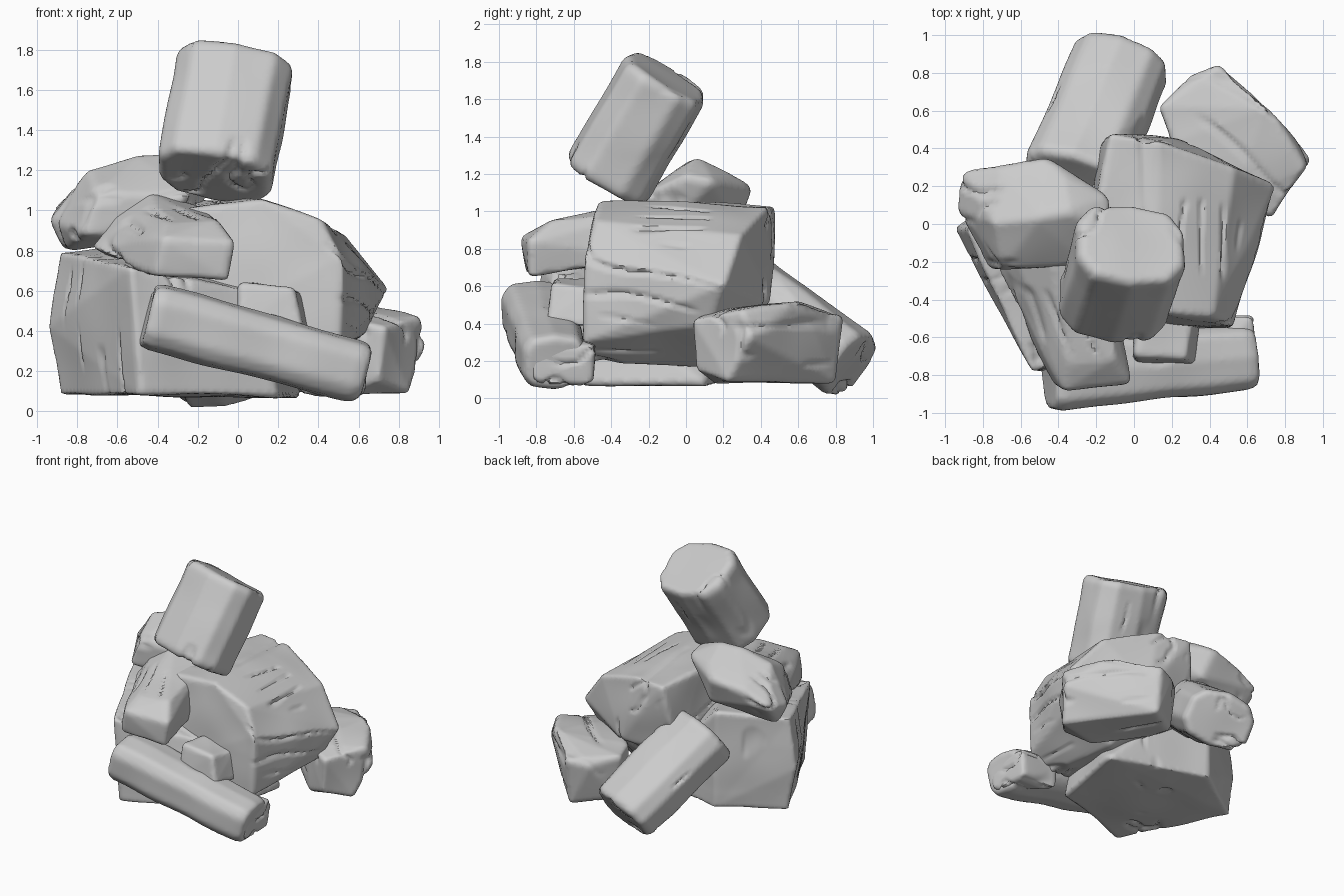
import bpy, bmesh, math
from mathutils import Vector, noise

cube = bpy.data.objects.get("Cube")
if cube:
    bpy.data.objects.remove(cube, do_unlink=True)

stone_grey = bpy.data.materials.new("stone_grey")
stone_grey.use_nodes = True
GREY = (0.6, 0.6, 0.6, 1)
stone_grey.diffuse_color = GREY
bsdf = stone_grey.node_tree.nodes["Principled BSDF"]
bsdf.inputs["Base Color"].default_value = GREY
bsdf.inputs["Roughness"].default_value = 0.8


def weather(mesh, grain, seed):
    """Push the surface in and out: broad dents, plus cracks along the grain."""
    offset = Vector((seed, seed * 2, seed * 3)) * 1.37
    moves = []
    for v in mesh.vertices:
        stretched = v.co - grain * v.co.dot(grain) * 0.85
        dent = noise.noise(v.co * 3 + offset) * 0.016
        groove = abs(noise.noise(stretched * 6 + offset))
        mask = noise.noise(v.co * 2.5 - offset)
        fade = min(1, max(0, (mask - 0.1) * 5))
        crack = 0.02 * fade * max(0, 1 - groove / 0.13)
        moves.append(v.co + v.normal * (dent - crack))
    for v, co in zip(mesh.vertices, moves):
        v.co = co


def stone(name, points, grain, seed, bevel=0.02):
    """Convex stone around the points, chamfered, remeshed and weathered."""
    bm = bmesh.new()
    for p in points:
        bm.verts.new(p)
    hull = bmesh.ops.convex_hull(bm, input=bm.verts)
    loose = [g for g in hull["geom_interior"] if isinstance(g, bmesh.types.BMVert)]
    bmesh.ops.delete(bm, geom=loose, context="VERTS")
    bmesh.ops.dissolve_limit(bm, angle_limit=math.radians(4), verts=bm.verts, edges=bm.edges)
    mesh = bpy.data.meshes.new(name)
    bm.to_mesh(mesh)
    bm.free()
    obj = bpy.data.objects.new(name, mesh)
    bpy.context.collection.objects.link(obj)
    chamfer = obj.modifiers.new("chamfer", "BEVEL")
    chamfer.width = bevel
    chamfer.segments = 2
    remesh = obj.modifiers.new("remesh", "REMESH")
    remesh.mode = "VOXEL"
    remesh.voxel_size = 0.018
    evaluated = obj.evaluated_get(bpy.context.evaluated_depsgraph_get())
    dense = bpy.data.meshes.new_from_object(evaluated)
    obj.modifiers.clear()
    obj.data = dense
    weather(dense, Vector(grain).normalized(), seed)
    dense.materials.clear()
    dense.materials.append(stone_grey)
    bpy.ops.object.select_all(action="DESELECT")
    obj.select_set(True)
    bpy.context.view_layer.objects.active = obj
    bpy.ops.object.shade_smooth_by_angle(angle=math.radians(50))


def log(name, start, end, width, height, seed, side=(1, 0, 0), taper=1.0, square=0.6):
    """Log-shaped stone from start to end with a squarish ten-sided section."""
    a, b = Vector(start), Vector(end)
    axis = (b - a).normalized()
    across = Vector(side)
    across = (across - axis * across.dot(axis)).normalized()
    up = axis.cross(across)
    points = []
    for t, inset in ((0, 0.92), (0.05, 1), (0.95, 1), (1, 0.92)):
        size = inset * (1 + (taper - 1) * t) / 2
        for i in range(10):
            ang = math.tau * (i + 0.5) / 10
            c, s = math.cos(ang), math.sin(ang)
            u = math.copysign(abs(c) ** square, c) * width * size
            w = math.copysign(abs(s) ** square, s) * height * size
            points.append(a.lerp(b, t) + across * u + up * w)
    stone(name, points, axis, seed)


# Head: thick tilted block
log("head", (-0.12, -0.43, 1.16), (-0.01, -0.1, 1.72), 0.6, 0.5, 1, square=0.7)

# Torso: large faceted boulder, its top sloping to the left side
stone("torso", [
    (-0.3, -0.42, 1.0), (0.12, -0.47, 1.06), (0.14, 0.44, 1.03), (-0.13, 0.48, 1.03),
    (-0.2, 0.1, 1.05), (0.42, -0.49, 0.95), (0.54, 0.3, 0.88), (0.75, 0.21, 0.61),
    (0.53, -0.55, 0.76), (0.51, -0.55, 0.3), (0.64, 0.14, 0.4), (0.25, 0.45, 0.5),
    (0.3, 0.1, 0.16), (0.36, -0.53, 0.2), (-0.2, 0.4, 0.5), (-0.35, -0.5, 0.3)],
    (0, 1, -0.2), 2)

# Hip: heavy base block on the right side
stone("hip", [
    (-0.89, 0, 0.08), (-0.49, -0.78, 0.08), (0.2, -0.54, 0.07), (0.32, 0.1, 0.07),
    (-0.45, 0.3, 0.1), (-0.95, -0.02, 0.42), (-0.9, -0.02, 0.8), (-0.54, -0.79, 0.72),
    (-0.36, -0.73, 0.63), (0.1, -0.5, 0.6), (-0.45, 0.28, 0.85)], (0, 0, 1), 3)

# Legs: one across the front, one at the left side, one propping the back
log("front_leg", (-0.46, -0.8, 0.48), (0.63, -0.7, 0.19), 0.4, 0.35, 4,
    side=(0, 1, 0), taper=0.88)
stone("knee_lump", [
    (0.0, -0.7, 0.64), (0.28, -0.72, 0.62), (0.32, -0.5, 0.6), (0.05, -0.45, 0.64),
    (0.0, -0.75, 0.4), (0.33, -0.75, 0.4), (0.36, -0.48, 0.38), (0, -0.45, 0.4)], (1, 0, 0), 5)
stone("foot_lump", [
    (0.3, -0.48, 0.3), (0.64, -0.48, 0.28), (0.65, -0.84, 0.3), (0.3, -0.82, 0.42),
    (0.3, -0.5, 0.07), (0.61, -0.5, 0.07), (0.63, -0.82, 0.08)], (1, 0, 0), 6)
stone("left_leg", [
    (0.73, 0.03, 0.42), (0.91, 0.3, 0.47), (0.94, 0.34, 0.32), (0.86, 0.22, 0.09),
    (0.7, 0.05, 0.15), (0.72, 0.62, 0.53), (0.45, 0.84, 0.44), (0.45, 0.8, 0.08),
    (0.3, 0.78, 0.4), (0.13, 0.62, 0.47), (0.17, 0.6, 0.12), (0.2, 0.43, 0.48),
    (0.52, 0.12, 0.47), (0.52, 0.15, 0.08), (0.2, 0.43, 0.12)],
    (-1, 1, 0), 7)
log("back_leg", (-0.06, 0.885, 0.165), (-0.33, 0.24, 0.65), 0.54, 0.41, 8, square=0.75)

# Arm: upper part lying across the shoulder, forearm reaching forward
stone("upper_arm", [
    (-0.91, 0.28, 1.0), (-0.94, 0.08, 0.95), (-0.77, -0.24, 0.88), (-0.86, 0.1, 0.8),
    (-0.72, 0.3, 1.1), (-0.75, 0.0, 1.21), (-0.46, 0.35, 1.13), (-0.5, 0.03, 1.28),
    (-0.35, 0.06, 1.28), (-0.37, 0.24, 1.19), (-0.13, 0.14, 1.16), (-0.13, 0.0, 1.19),
    (-0.25, -0.22, 1.08), (-0.7, -0.24, 1.08), (-0.4, 0.28, 0.92), (-0.2, -0.05, 0.95),
    (-0.4, -0.2, 0.85)], (1, 0, 0.3), 9)
stone("forearm", [
    (-0.42, -0.85, 0.68), (-0.37, -0.88, 0.86), (-0.02, -0.84, 0.84), (-0.05, -0.84, 0.65),
    (-0.1, -0.72, 0.95), (-0.35, -0.75, 0.93), (-0.74, -0.2, 0.82), (-0.62, -0.2, 0.97),
    (-0.45, -0.15, 1.09), (-0.18, -0.15, 1.02), (-0.12, -0.2, 0.75), (-0.6, -0.2, 0.74)],
    (-0.4, 1, 0.2), 10)
